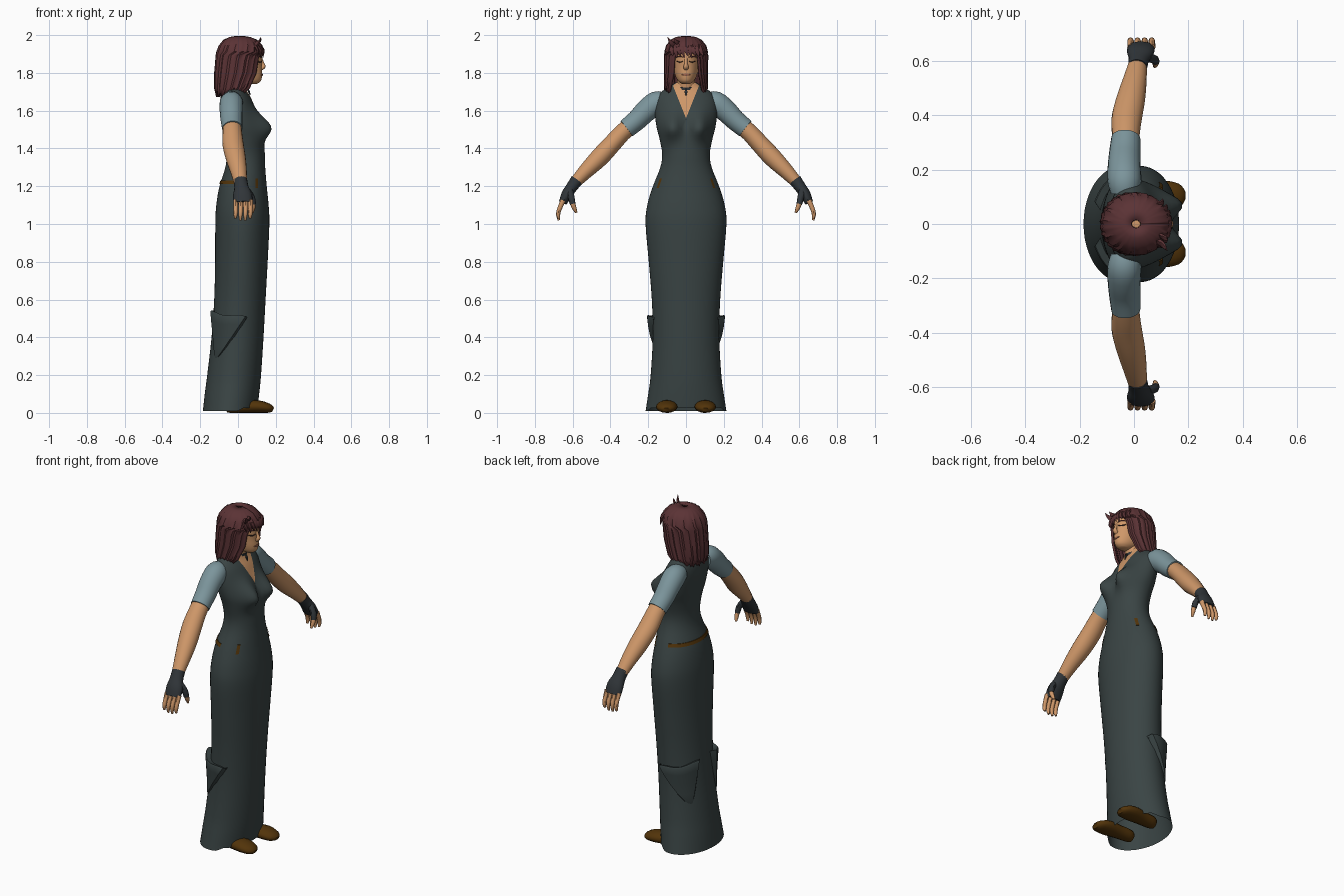
import bpy, bmesh, math
from mathutils import Vector

if "Cube" in bpy.data.objects:
    bpy.data.objects.remove(bpy.data.objects["Cube"])


def material(name, r, g, b):
    m = bpy.data.materials.new(name)
    m.use_nodes = True
    m.diffuse_color = (r, g, b, 1)
    bsdf = m.node_tree.nodes["Principled BSDF"]
    bsdf.inputs["Base Color"].default_value = (r, g, b, 1)
    bsdf.inputs["Roughness"].default_value = 0.8
    return m


CLOTH = material("dark grey cloth", .042, .058, .058)
SLEEVE = material("pale blue cloth", .2, .3, .33)
SKIN = material("skin", .62, .31, .14)
LEATHER = material("brown leather", .085, .034, .003)
HAIR = material("maroon hair", .105, .033, .036)
GLOVE = material("charcoal glove", .03, .036, .041)
LIPS = material("lips", .32, .12, .07)
LASH = material("dark lashes", .03, .015, .012)


def finish(name, bm, mats, angle=45):
    bmesh.ops.recalc_face_normals(bm, faces=bm.faces)
    me = bpy.data.meshes.new(name)
    bm.to_mesh(me)
    bm.free()
    for m in mats:
        me.materials.append(m)
    me.shade_smooth()
    me.set_sharp_from_angle(angle=math.radians(angle))
    ob = bpy.data.objects.new(name, me)
    bpy.context.collection.objects.link(ob)
    return ob


def loft(rings, closed=True, caps=True):
    """Skin a list of equally long point rings."""
    bm = bmesh.new()
    grid = [[bm.verts.new(p) for p in ring] for ring in rings]
    n = len(grid[0])
    for a, b in zip(grid, grid[1:]):
        for i in range(n if closed else n - 1):
            j = (i + 1) % n
            bm.faces.new((a[i], a[j], b[j], b[i]))
    if closed and caps:
        bm.faces.new(grid[0])
        bm.faces.new(grid[-1])
    return bm


def spline(rows, i, f):
    """Catmull-Rom blend between rows i and i + 1."""
    p = [rows[max(0, min(len(rows) - 1, i + k))] for k in (-1, 0, 1, 2)]
    return [b + .5 * f * (c - a + f * (2 * a - 5 * b + 4 * c - d + f * (3 * (b - c) + d - a)))
            for a, b, c, d in zip(*p)]


def refine(rows, steps):
    out = [spline(rows, i, k / steps) for i in range(len(rows) - 1) for k in range(steps)]
    return out + [list(rows[-1])]


def tube(name, rows, mat, ref=(1, 0, 0), segs=14, steps=3, side=1):
    """Rows are x, y, z, radius along ref, radius across."""
    rows = refine(rows, steps)
    pts = [Vector((r[0], r[1] * side, r[2])) for r in rows]
    rings = []
    for k, (p, r) in enumerate(zip(pts, rows)):
        t = (pts[min(k + 1, len(pts) - 1)] - pts[max(k - 1, 0)]).normalized()
        u = Vector(ref)
        u = (u - t * u.dot(t)).normalized()
        v = t.cross(u)
        rings.append([p + u * r[3] * math.cos(a) + v * r[4] * math.sin(a)
                      for a in (math.tau * i / segs for i in range(segs))])
    return finish(name, loft(rings), [mat])


def oval(row, t, grow=0):
    """Point on a horizontal oval; row is z, back x, front x, half width."""
    z, x0, x1, w = row[:4]
    return Vector(((x0 + x1) / 2 + ((x1 - x0) / 2 + grow) * math.cos(t), (w + grow) * math.sin(t), z))


# Dress: long gown with a raised front hem, bust and V neckline
GOWN = [(.01, -.186, .10, .214), (.1, -.176, .112, .2), (.2, -.163, .122, .187), (.4, -.14, .135, .176),
        (.6, -.126, .146, .181), (.8, -.121, .157, .197), (1, -.12, .166, .214), (1.1, -.115, .162, .205),
        (1.2, -.098, .152, .175), (1.3, -.067, .144, .136), (1.37, -.06, .142, .126), (1.45, -.068, .136, .14),
        (1.52, -.083, .122, .157), (1.6, -.094, .095, .165), (1.66, -.094, .072, .158),
        (1.7, -.085, .05, .13), (1.725, -.07, .042, .09), (1.75, -.055, .04, .055)]


def gown_row(z):
    i = max(k for k in range(len(GOWN) - 1) if GOWN[k][0] <= z)
    row = spline(GOWN, i, (z - GOWN[i][0]) / (GOWN[i + 1][0] - GOWN[i][0]))
    return [z] + row[1:]


def gown_point(row, t):
    p = oval(row, t)
    if math.cos(t) > 0:
        height = .075 if p.z > 1.51 else .06
        p.x += .066 * math.exp(-((p.z - 1.51) / height) ** 2 - ((abs(p.y) - .075) / .05) ** 2)
    if row[0] < .02:
        p.z += max(0, p.x) * .55
    return p


SEGS = 48
bm = loft([[gown_point(r, math.tau * i / SEGS) for i in range(SEGS)] for r in refine(GOWN, 4)], caps=False)
V_BASE, V_SLOPE = 1.56, .4
for s in (-1, 1):
    faces = [f for f in bm.faces if f.calc_center_median().z > 1.5 and f.calc_center_median().x > 0]
    geom = faces + list({e for f in faces for e in f.edges}) + list({v for f in faces for v in f.verts})
    bmesh.ops.bisect_plane(bm, geom=geom, plane_co=(0, 0, V_BASE), plane_no=Vector((0, s, -V_SLOPE)).normalized())
for f in bm.faces:
    c = f.calc_center_median()
    f.material_index = int(c.x > .015 and abs(c.y) < V_SLOPE * (c.z - V_BASE))
finish("dress", bm, [CLOTH, SKIN], 60)


def gown_strip(name, a0, a1, z0, z1, mat, n=16):
    """Thin plate lying on the gown between two angles in degrees."""
    angles = [math.radians(a0 + (a1 - a0) * i / n) for i in range(n + 1)]
    finish(name, loft([[oval(gown_row(z), t, g) for t in angles]
                       for z, g in ((z0, -.004), (z0, .004), (z1, .004), (z1, -.004))], closed=False), [mat])


gown_strip("back_belt", 103, 257, 1.212, 1.23, LEATHER)
for s, side in ((1, "left"), (-1, "right")):
    gown_strip("hip_tab_" + side, 52 * s, 59 * s, 1.19, 1.24, LEATHER, 3)

    # Side pouch: flaring flap that narrows to a point
    rings = []
    for v, flare in ((.93, -.02), (1, .026), (.97, .03), (.8, .026), (.55, .018), (.3, .01), (.12, .005), (0, -.004)):
        ring = []
        for i in range(13):
            u = i / 12
            half = v ** .75
            angle = 140 + (70 - 140) * (1 - u) * half + (165 - 140) * u * half
            top = .505 + .035 * u + .006 * math.sin(u * 9)
            edge = -.004 if i in (0, 12) else flare
            ring.append(oval(gown_row(.28 + (top - .28) * v), s * math.radians(angle), edge))
        rings.append(ring)
    finish("side_pouch_" + side, loft(rings, closed=False), [CLOTH])

    # Arm, sleeve, glove and fingers
    tube("sleeve_" + side, [(-.035, .11, 1.645, .05, .05), (-.035, .155, 1.64, .062, .064),
                            (-.036, .21, 1.6, .061, .06), (-.034, .26, 1.55, .058, .055),
                            (-.03, .315, 1.505, .054, .052)], SLEEVE, side=s, segs=18)
    tube("arm_" + side, [(-.032, .28, 1.535, .048, .046), (-.03, .34, 1.48, .052, .047),
                         (-.026, .395, 1.42, .056, .049), (-.012, .46, 1.35, .053, .05),
                         (.004, .535, 1.275, .043, .04), (.015, .6, 1.205, .032, .029)], SKIN, side=s, segs=18)
    tube("glove_" + side, [(.013, .578, 1.232, .036, .035), (.018, .605, 1.195, .038, .031),
                           (.024, .632, 1.155, .05, .029), (.026, .652, 1.112, .05, .022)], GLOVE, side=s)
    for i, finger in enumerate(("little", "ring", "middle", "index")):
        x = -.012 + i * .026
        tip = 1.03 - .01 * (i in (1, 2))
        tube(finger + "_finger_" + side, [(x, .65, 1.125, .013, .014), (x, .67, 1.08, .012, .012),
                                          (x - .001, .677, 1.05, .011, .011), (x - .002, .673, tip, .006, .006)],
             SKIN, segs=8, steps=2, side=s)
    tube("thumb_sheath_" + side, [(.05, .615, 1.175, .018, .018), (.073, .607, 1.14, .017, .017),
                                  (.08, .6, 1.105, .015, .015)], GLOVE, segs=8, side=s)
    tube("thumb_" + side, [(.08, .602, 1.115, .013, .013), (.08, .592, 1.085, .012, .012),
                           (.076, .58, 1.06, .006, .006)], SKIN, segs=8, side=s)

    # Shoe
    tube("shoe_" + side, [(-.065, .095, .03, .02, .028), (-.04, .095, .034, .038, .034),
                          (.03, .098, .034, .045, .034), (.11, .102, .033, .057, .033),
                          (.165, .104, .024, .045, .024), (.185, .104, .016, .02, .012)],
         LEATHER, ref=(0, 1, 0), segs=16, side=s)

# Neck, choker and pendant
tube("neck", [(-.01, 0, 1.66, .05, .055), (0, 0, 1.72, .046, .048), (.012, 0, 1.8, .048, .048)], SKIN, segs=18)
tube("choker", [(0, 0, 1.713, .049, .051), (.001, 0, 1.727, .049, .051)], GLOVE, segs=18)
tube("pendant", [(.052, 0, 1.717, .004, .004), (.058, 0, 1.7, .005, .008), (.064, 0, 1.682, .003, .003)],
     GLOVE, segs=6)

# Head and face
HEAD = [(1.742, .045, .1, .022), (1.757, .0, .121, .042), (1.79, -.05, .128, .059), (1.83, -.08, .126, .069),
        (1.87, -.09, .127, .074), (1.92, -.09, .122, .073), (1.965, -.05, .085, .045)]
finish("head", loft([[oval(r, math.tau * i / 32) for i in range(32)] for r in refine(HEAD, 3)]), [SKIN], 60)
tube("nose", [(.121, 0, 1.88, .006, .008), (.131, 0, 1.85, .008, .009), (.135, 0, 1.834, .011, .014),
              (.124, 0, 1.82, .008, .012)], SKIN, segs=10)


def face_mark(name, y0, y1, z, bend, thick, mat):
    """Slim curved band following the face."""
    rows = []
    for k in range(7):
        f = k / 6
        y, arch = y0 + (y1 - y0) * f, math.sin(math.pi * f)
        base = next(i for i in range(len(HEAD) - 1) if HEAD[i + 1][0] > z)
        row = spline(HEAD, base, (z - HEAD[base][0]) / (HEAD[base + 1][0] - HEAD[base][0]))
        p = oval(row, math.asin(max(-1, min(1, y / row[3]))))
        rows.append((p.x, y, z + bend * arch, .004, .001 + thick * arch))
    tube(name, rows, mat, segs=6, steps=1)


for s, side in ((1, "left"), (-1, "right")):
    face_mark("eyelashes_" + side, .016 * s, .05 * s, 1.862, -.005, .003, LASH)
    face_mark("eyebrow_" + side, .013 * s, .056 * s, 1.882, .006, .002, HAIR)
face_mark("mouth", -.023, .023, 1.79, 0, .006, LIPS)

# Hair: shell parted around the face; last column is the half opening in degrees
MANE = [(1.685, -.115, .07, .108, 62), (1.72, -.125, .098, .115, 47), (1.8, -.124, .123, .113, 38),
        (1.87, -.118, .128, .115, 34), (1.895, -.116, .13, .115, 30), (1.912, -.113, .132, .114, 3),
        (1.945, -.1, .128, .105, 0), (1.975, -.075, .1, .081, 0), (1.99, -.045, .065, .052, 0),
        (1.996, -.01, .025, .015, 0)]
COLS = 56
rings = []
for k, r in enumerate(MANE):
    gap = math.radians(r[4])
    ring = []
    for i in range(COLS + 1):
        p = oval(r, gap + (math.tau - 2 * gap) * i / COLS, .003 * math.sin(i * 2.4) if k < 8 else 0)
        if k == 0:
            p.z += .014 * math.sin(i * 1.9) * math.sin(i * .7)
        ring.append(p)
    rings.append(ring)
hair = finish("hair", loft(rings, closed=False), [HAIR], 35)
solid = hair.modifiers.new("thickness", "SOLIDIFY")
solid.thickness = .012
solid.offset = -1

# Fringe locks and a loose flick
for i in range(9):
    y = -.08 + .02 * i
    x = .02 + .113 * math.sqrt(1 - (y / .118) ** 2)
    tube("fringe_lock_%d" % i, [(x - .025, y * .8, 1.95, .006, .012), (x, y * .95, 1.922, .008, .014),
                                (x + .001, y + .012, 1.888 - .008 * (i % 2), .001, .002)], HAIR, segs=6)
tube("hair_flick", [(.07, -.05, 1.945, .012, .016), (.105, -.075, 1.955, .01, .014),
                    (.122, -.098, 1.99, .001, .001)], HAIR, segs=6)
tube("hair_flick_small", [(.08, -.03, 1.955, .01, .014), (.11, -.05, 1.962, .008, .012),
                          (.125, -.06, 1.982, .001, .001)], HAIR, segs=6)
